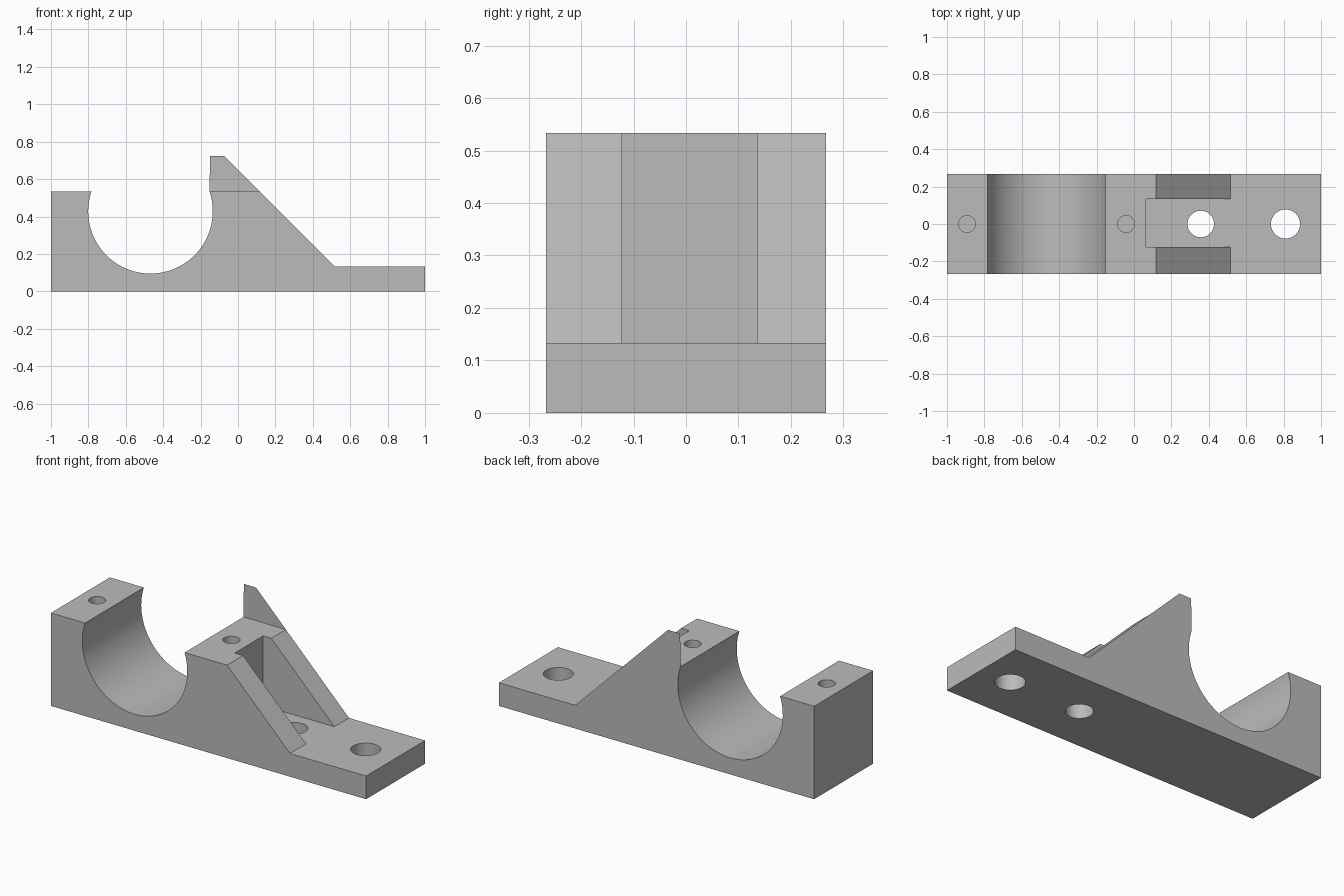
import bpy
import bmesh
import math

cube = bpy.data.objects.get("Cube")
if cube:
    bpy.data.objects.remove(cube)

HALF = 0.267               # half depth of the block
BASE, TOP = 0.133, 0.533   # height of foot plate and of clamp faces
CX, CZ, R = -0.468, 0.428, 0.333   # cradle bore

grey = bpy.data.materials.new("plain grey")
grey.use_nodes = True
colour = (0.5, 0.5, 0.5, 1)
grey.diffuse_color = colour
grey.node_tree.nodes["Principled BSDF"].inputs["Base Color"].default_value = colour


def make_object(name, bm):
    bmesh.ops.recalc_face_normals(bm, faces=bm.faces)
    mesh = bpy.data.meshes.new(name)
    bm.to_mesh(mesh)
    bm.free()
    obj = bpy.data.objects.new(name, mesh)
    mesh.materials.append(grey)
    bpy.context.collection.objects.link(obj)
    return obj


def profile(name, points, y0, y1=None):
    """Face in the xz plane at y0, extruded to y1 if given."""
    bm = bmesh.new()
    face = bm.faces.new([bm.verts.new((x, y0, z)) for x, z in points])
    if y1 is not None:
        out = bmesh.ops.extrude_face_region(bm, geom=[face])
        moved = [v for v in out["geom"] if isinstance(v, bmesh.types.BMVert)]
        bmesh.ops.translate(bm, verts=moved, vec=(0, y1 - y0, 0))
    return make_object(name, bm)


def bore(name, x, radius, z0, z1):
    bm = bmesh.new()
    bmesh.ops.create_cone(bm, cap_ends=True, segments=40, radius1=radius,
                          radius2=radius, depth=z1 - z0)
    bmesh.ops.translate(bm, verts=bm.verts, vec=(x, 0, (z0 + z1) / 2))
    return make_object(name, bm)


def cut(target, cutter):
    cutter.hide_render = True
    mod = target.modifiers.new("cut", "BOOLEAN")
    mod.operation = "DIFFERENCE"
    mod.solver = "EXACT"
    mod.object = cutter
    bpy.context.view_layer.objects.active = target
    bpy.ops.object.modifier_apply(modifier=mod.name)
    bpy.data.objects.remove(cutter)


# Body: side profile with the open round cradle
lip = math.asin((TOP - CZ) / R)
steps = 56
arc = []
for i in range(steps + 1):
    a = math.pi - lip + (math.pi + 2 * lip) * i / steps
    arc.append((CX + R * math.cos(a), CZ + R * math.sin(a)))
outline = [(-1, 0), (-1, TOP)] + arc + [(0.117, TOP), (0.517, BASE), (1, BASE), (1, 0)]
body = profile("bracket_body", outline, -HALF, HALF)

# Slot between the two sloping ribs
cut(body, profile("slot_cutter", [(0.065, BASE), (0.517, BASE), (0.517, 0.7), (0.065, 0.7)],
                  -0.122, 0.135))

# Through holes in the foot, blind holes in the clamp faces
for x, radius in ((0.357, 0.071), (0.81, 0.078)):
    cut(body, bore("foot_hole_cutter", x, radius, -0.1, 0.3))
for x in (-0.893, -0.042):
    cut(body, bore("clamp_hole_cutter", x, 0.045, 0.2, 0.7))

# Paper-thin fin rising from the back face
fin = profile("back_fin", [(-0.152, TOP), (-0.15, 0.723), (-0.073, 0.723), (0.117, TOP)], HALF)

bpy.ops.object.select_all(action="DESELECT")
body.select_set(True)
bpy.context.view_layer.objects.active = body
bpy.ops.object.shade_smooth_by_angle(angle=math.radians(30))
